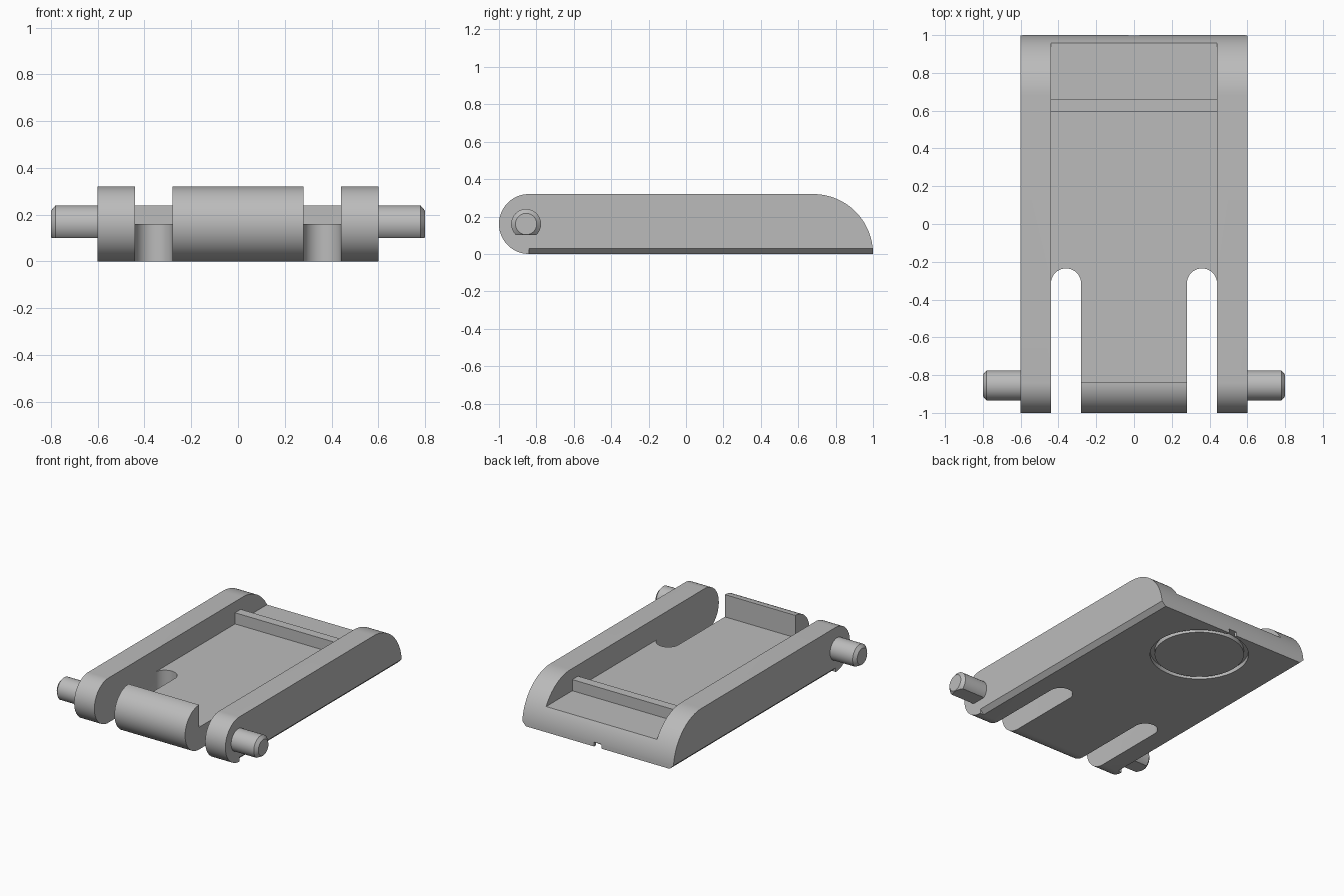
import bpy, bmesh, math
from mathutils import Vector

if "Cube" in bpy.data.objects:
    bpy.data.objects.remove(bpy.data.objects["Cube"])

grey = bpy.data.materials.new("plain grey")
grey.diffuse_color = (0.5, 0.5, 0.5, 1)
grey.use_nodes = True
grey.node_tree.nodes["Principled BSDF"].inputs["Base Color"].default_value = grey.diffuse_color


def arc(cx, cy, r, a0, a1, n=24):
    return [(cx + r * math.cos(math.radians(a0 + (a1 - a0) * i / n)),
             cy + r * math.sin(math.radians(a0 + (a1 - a0) * i / n))) for i in range(n + 1)]


def prism(name, pts, place, sweep):
    """Extrude a 2D outline; place maps (u, v) to a 3D point."""
    bm = bmesh.new()
    face = bm.faces.new([bm.verts.new(place(u, v)) for u, v in pts])
    out = bmesh.ops.extrude_face_region(bm, geom=[face])
    bmesh.ops.translate(bm, vec=Vector(sweep),
                        verts=[g for g in out["geom"] if isinstance(g, bmesh.types.BMVert)])
    bmesh.ops.recalc_face_normals(bm, faces=bm.faces)
    me = bpy.data.meshes.new(name)
    bm.to_mesh(me)
    bm.free()
    me.materials.append(grey)
    ob = bpy.data.objects.new(name, me)
    bpy.context.collection.objects.link(ob)
    return ob


def box(name, x0, x1, y0, y1, z0, z1):
    return prism(name, [(x0, y0), (x1, y0), (x1, y1), (x0, y1)],
                 lambda x, y: (x, y, z0), (0, 0, z1 - z0))


def cut(target, cutter):
    """Subtract the cutter, then discard it."""
    mod = target.modifiers.new("cut", "BOOLEAN")
    mod.operation, mod.solver, mod.object = "DIFFERENCE", "EXACT", cutter
    bpy.context.view_layer.objects.active = target
    bpy.ops.object.modifier_apply(modifier=mod.name)
    bpy.data.objects.remove(cutter)


def smooth(ob):
    bpy.ops.object.select_all(action="DESELECT")
    ob.select_set(True)
    bpy.context.view_layer.objects.active = ob
    bpy.ops.object.shade_smooth_by_angle(angle=math.radians(30))


# Body: rounded nose at the front, quarter round at the back
side = arc(-0.84, 0.16, 0.16, 270, 90, 40) + arc(0.68, 0, 0.32, 90, 0, 32)
body = prism("body", side, lambda y, z: (-0.6, y, z), (1.2, 0, 0))

# Open tray between the side rails
cut(body, box("tray_cutter", -0.44, 0.44, -0.84, 1.2, 0.16, 0.6))

for s in (-1, 1):
    # Round-ended slots beside the front lip
    slot = arc(s * 0.36, -0.315, 0.08, 0, 180) + [(s * 0.36 - 0.08, -1.2), (s * 0.36 + 0.08, -1.2)]
    cut(body, prism("slot_cutter", slot, lambda x, y: (x, y, -0.2), (0, 0, 0.8)))
    # Chamfer along the lower outer edge
    wedge = [(s * 0.56, -0.01), (s * 0.61, 0.04), (s * 0.61, -0.01)]
    cut(body, prism("chamfer_cutter", wedge, lambda x, z: (x, -0.84, z), (0, 2, 0)))

# Ring groove underneath with a small channel to the back edge
ring = prism("groove_cutter", arc(0, 0.66, 0.32, 0, 360 * 63 / 64, 63),
             lambda x, y: (x, y, -0.05), (0, 0, 0.08))
cut(ring, prism("core_cutter", arc(0, 0.66, 0.29, 0, 360 * 63 / 64, 63),
                lambda x, y: (x, y, -0.1), (0, 0, 0.2)))
cut(body, ring)
cut(body, box("channel_cutter", -0.03, 0.03, 0.965, 1.1, -0.05, 0.03))
smooth(body)

# Ridge across the tray
box("cross_ridge", -0.44, 0.44, 0.595, 0.66, 0.155, 0.24)

# Hinge pins: chamfered tip and flat underside
for s, label in ((-1, "left"), (1, "right")):
    bm = bmesh.new()
    rings = []
    for x, r in ((0.59, 0.08), (0.78, 0.08), (0.8, 0.057)):
        rings.append([bm.verts.new((s * x, -0.855 + u, 0.16 + v))
                      for u, v in arc(0, 0, r, 0, 360 * 47 / 48, 47)])
    for a, b in zip(rings, rings[1:]):
        for i in range(48):
            j = (i + 1) % 48
            bm.faces.new((a[i], a[j], b[j], b[i]))
    bm.faces.new(rings[0])
    bm.faces.new(rings[-1])
    bmesh.ops.recalc_face_normals(bm, faces=bm.faces)
    me = bpy.data.meshes.new(label + "_hinge_pin")
    bm.to_mesh(me)
    bm.free()
    me.materials.append(grey)
    pin = bpy.data.objects.new(label + "_hinge_pin", me)
    bpy.context.collection.objects.link(pin)
    cut(pin, box("flat_cutter", -1, 1, -1, -0.7, 0, 0.1))
    smooth(pin)
